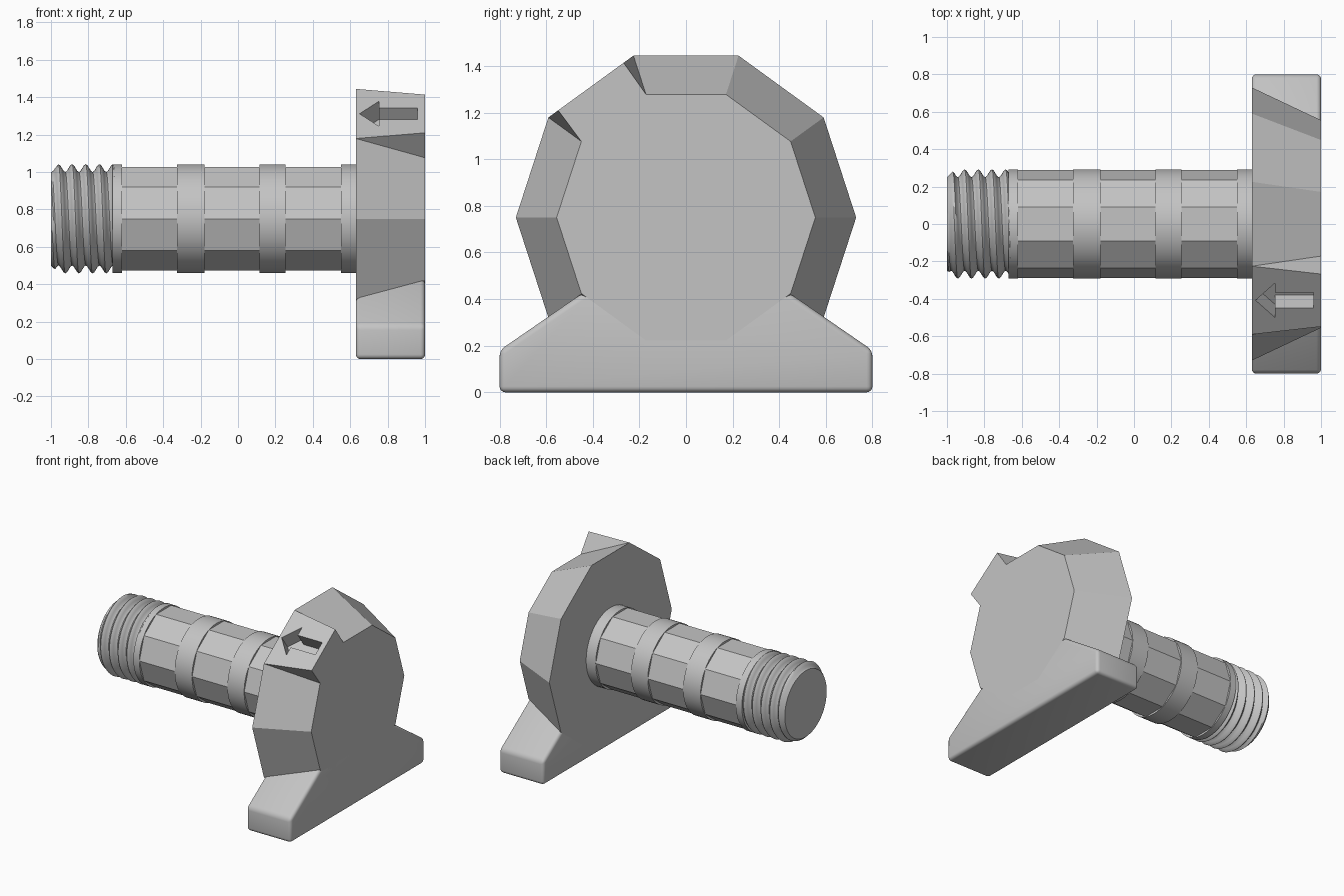
import bpy, bmesh
from math import sin, cos, pi, radians, tau
from mathutils import Vector

cube = bpy.data.objects.get("Cube")
if cube:
    bpy.data.objects.remove(cube, do_unlink=True)

AXIS_Z = 0.75
BACK, FACE = 0.63, 1.0          # x range of the head and foot
SHAFT_R = 0.29

grey = bpy.data.materials.new("plain grey")
grey.use_nodes = True
grey.diffuse_color = (0.55, 0.55, 0.55, 1)
grey.node_tree.nodes["Principled BSDF"].inputs["Base Color"].default_value = grey.diffuse_color


def make_object(name, bm, smooth=False):
    bmesh.ops.recalc_face_normals(bm, faces=bm.faces)
    mesh = bpy.data.meshes.new(name)
    bm.to_mesh(mesh)
    bm.free()
    mesh.materials.append(grey)
    ob = bpy.data.objects.new(name, mesh)
    bpy.context.collection.objects.link(ob)
    bpy.ops.object.select_all(action='DESELECT')
    ob.select_set(True)
    bpy.context.view_layer.objects.active = ob
    if smooth:
        bpy.ops.object.shade_smooth_by_angle(angle=radians(40))
    return ob


def prism(points, offset):
    """Closed prism from a planar outline, pushed along offset."""
    bm = bmesh.new()
    low = [bm.verts.new(p) for p in points]
    high = [bm.verts.new(Vector(p) + Vector(offset)) for p in points]
    bm.faces.new(low)
    bm.faces.new(high)
    for i in range(len(low)):
        j = (i + 1) % len(low)
        bm.faces.new((low[i], low[j], high[j], high[i]))
    return bm


def shaft_part(name, x0, x1, radius, sides, smooth):
    ring = [(x0, radius * cos(tau * i / sides), AXIS_Z + radius * sin(tau * i / sides))
            for i in range(sides)]
    return make_object(name, prism(ring, (x1 - x0, 0, 0)), smooth)


# Tapered ten-sided head; one side stays full height to carry the arrow
def corner(x, radius, step):
    a = step * pi / 5
    return Vector((x, radius * cos(a), AXIS_Z + radius * sin(a)))


bm = bmesh.new()
big = [bm.verts.new(corner(BACK, 0.73, i)) for i in range(10)]
small = [bm.verts.new(corner(FACE, 0.555, i)) for i in range(10)]
step = Vector((FACE - BACK, 0, 0))
pad = [bm.verts.new(big[a].co.lerp(big[b].co, 0.115) + step) for a, b in ((3, 4), (4, 3))]
bm.faces.new(big)
bm.faces.new(small[:4] + pad + small[4:])
bm.faces.new((big[3], big[4], pad[1], pad[0]))
bm.faces.new((big[3], pad[0], small[3]))
bm.faces.new((big[4], small[4], pad[1]))
for i in range(10):
    if i != 3:
        j = (i + 1) % 10
        bm.faces.new((big[i], big[j], small[j], small[i]))
pad_mid = (big[3].co + big[4].co) / 2
head = make_object("head", bm)

# Engraved arrow pointing along the shaft
normal = Vector((0, cos(0.7 * pi), sin(0.7 * pi)))
across = Vector((0, normal.z, -normal.y))
half = [(0.65, 0), (0.755, 0.115), (0.755, 0.051), (0.96, 0.051)]
outline = half + [(x, -w) for x, w in reversed(half[1:])]
arrow = [Vector((x, pad_mid.y, pad_mid.z)) + across * w + normal * 0.05 for x, w in outline]
cutter = make_object("arrow_cutter", prism(arrow, normal * -0.17))
cutter.hide_render = True
cut = head.modifiers.new("arrow", 'BOOLEAN')
cut.operation = 'DIFFERENCE'
cut.solver = 'EXACT'
cut.object = cutter
bpy.context.view_layer.objects.active = head
bpy.ops.object.modifier_apply(modifier=cut.name)
bpy.data.objects.remove(cutter, do_unlink=True)

# Foot with softened edges
side = [(0.8, 0), (0.8, 0.18), (0.44, 0.428)]
foot_outline = [(BACK, y, z) for y, z in side] + [(BACK, -y, z) for y, z in reversed(side)]
bm = prism(foot_outline, step)
bmesh.ops.bevel(bm, geom=bm.edges[:], offset=0.025, segments=4, profile=0.5, affect='EDGES')
make_object("foot", bm, True)

# Ten-sided shaft with round bands
shaft_part("shaft", -0.65, BACK + 0.01, SHAFT_R, 10, False)
for n, (x0, x1) in enumerate([(-0.67, -0.62), (-0.325, -0.18), (0.115, 0.255), (0.55, BACK)]):
    shaft_part(f"shaft_band_{n + 1}", x0, x1, SHAFT_R + 0.001, 64, True)

# Helical thread at the free end
PITCH, CREST, START, END, TURN, ROWS = 0.073, -0.96, -1.0, -0.66, 64, 8


def thread_point(i, k):
    turn = i / TURN
    x = min(max(CREST + PITCH * (turn + k / ROWS), START), END)
    wave = 0.271 + 0.021 * cos(tau * ((x - CREST) / PITCH - turn))
    r = min(wave, 0.25 + x - START)
    return (x, -r * sin(tau * turn), AXIS_Z + r * cos(tau * turn))


bm = bmesh.new()
grid = [[bm.verts.new(thread_point(i, k)) for k in range(-16, 40)] for i in range(TURN + 1)]
for a, b in zip(grid, grid[1:]):
    for k in range(len(a) - 1):
        bm.faces.new((a[k], b[k], b[k + 1], a[k + 1]))
bmesh.ops.remove_doubles(bm, verts=bm.verts, dist=0.0002)
bmesh.ops.holes_fill(bm, edges=[e for e in bm.edges if e.is_boundary], sides=0)
make_object("thread", bm, True)
